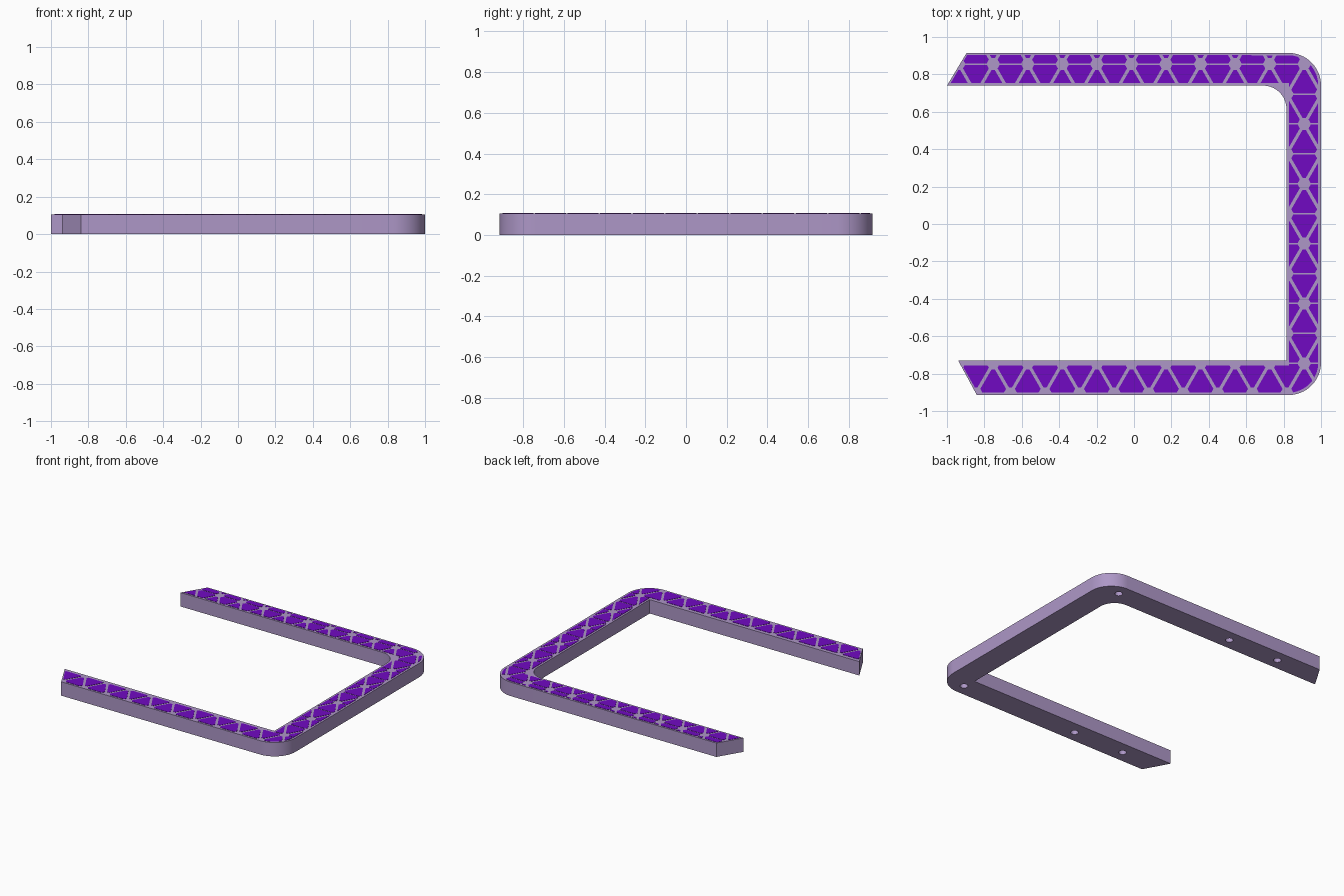
import bpy, bmesh, math
from mathutils import Vector

if "Cube" in bpy.data.objects:
    bpy.data.objects.remove(bpy.data.objects["Cube"])

H = 0.105          # frame height
ROW = 0.16         # spacing of the triangular lattice lines
NODE = Vector((0.91, 0.855, 0))


def material(name, rgb):
    m = bpy.data.materials.new(name)
    m.diffuse_color = (*rgb, 1)
    m.use_nodes = True
    m.node_tree.nodes["Principled BSDF"].inputs["Base Color"].default_value = m.diffuse_color
    return m


mauve = material("mauve", (0.42, 0.31, 0.57))
purple = material("purple", (0.165, 0.003, 0.54))


def arc(cx, cy, r, a0, a1, n=16):
    return [(cx + r * math.cos(math.radians(a0 + (a1 - a0) * i / n)),
             cy + r * math.sin(math.radians(a0 + (a1 - a0) * i / n))) for i in range(n + 1)]


def make_object(name, bm, mat):
    bmesh.ops.recalc_face_normals(bm, faces=bm.faces[:])
    me = bpy.data.meshes.new(name)
    bm.to_mesh(me)
    bm.free()
    ob = bpy.data.objects.new(name, me)
    bpy.context.collection.objects.link(ob)
    me.materials.append(mat)
    return ob


def flat(outline, z):
    bm = bmesh.new()
    bm.faces.new([bm.verts.new((x, y, z)) for x, y in outline])
    return bm


def extrude(bm, dz):
    ext = bmesh.ops.extrude_face_region(bm, geom=bm.faces[:])
    verts = [v for v in ext["geom"] if isinstance(v, bmesh.types.BMVert)]
    bmesh.ops.translate(bm, verts=verts, vec=(0, 0, dz))


def geometry(faces):
    return list({g for f in faces for g in (*f.verts, *f.edges, f)})


# C-shaped frame: rounded outer corners, one filleted and one square inner corner
outline = ([(-0.84, -0.915)] + arc(0.825, -0.74, 0.175, -90, 0)
           + arc(0.825, 0.74, 0.175, 0, 90)
           + [(-0.895, 0.915), (-1.0, 0.74)]
           + arc(0.69, 0.615, 0.125, 90, 0) + [(0.815, -0.73), (-0.94, -0.73)])
bm = flat(outline, 0)
extrude(bm, H)
frame = make_object("frame", bm, mauve)

# Blind screw holes in the underside
bm = bmesh.new()
for x in (-0.59, -0.16, 0.83):
    for y in (-0.826, 0.826):
        made = bmesh.ops.create_cone(bm, cap_ends=True, segments=24,
                                     radius1=0.027, radius2=0.027, depth=0.14)
        bmesh.ops.translate(bm, verts=made["verts"], vec=(x, y, 0))
cutter = make_object("hole_cutter", bm, mauve)
cutter.hide_render = True
cutter.hide_viewport = True
mod = frame.modifiers.new("holes", "BOOLEAN")
mod.object = cutter
mod.operation = "DIFFERENCE"
mod.solver = "EXACT"

# Purple inlay covering the top, slightly inside the frame edge
inlay = ([(-0.835, -0.902)] + arc(0.825, -0.742, 0.16, -90, 0, 10)
         + arc(0.825, 0.742, 0.16, 0, 90, 10)
         + [(-0.892, 0.904), (-0.98, 0.754), (0.83, 0.754), (0.83, -0.757), (-0.918, -0.757)])
bm = flat(inlay, H + 0.002)

# Slice the inlay along three families of lattice lines and remove the struts
families = [(Vector((math.cos(math.radians(a)), math.sin(math.radians(a)), 0)), w)
            for a, w in ((90, 0.004), (30, 0.0085), (150, 0.0085))]
for n, w in families:
    for k in range(-18, 19):
        for s in (-w, w):
            bmesh.ops.bisect_plane(bm, geom=bm.verts[:] + bm.edges[:] + bm.faces[:],
                                   plane_co=NODE + n * (k * ROW + s), plane_no=n, dist=1e-6)


def in_strut(p):
    for n, w in families:
        d = n.dot(p - NODE) / ROW
        if abs(d - round(d)) * ROW < w:
            return True
    return False


bmesh.ops.delete(bm, geom=[f for f in bm.faces if in_strut(f.calc_center_median())],
                 context="FACES")

# Trim the tile corners around every lattice node
side = ROW / math.cos(math.radians(30))
for r in range(-1, 13):
    for c in range(-13, 3):
        node = Vector((NODE.x + side * (c + 0.5 * (r % 2)), NODE.y - ROW * r, H + 0.002))
        for a in range(30, 360, 60):
            d = Vector((math.cos(math.radians(a)), math.sin(math.radians(a)), 0))
            near = []
            for f in bm.faces:
                v = f.calc_center_median() - node
                if 1e-5 < v.length < 0.16 and v.normalized().dot(d) > 0.867:
                    near.append(f)
            if near:
                bmesh.ops.bisect_plane(bm, geom=geometry(near), plane_co=node + d * 0.032,
                                       plane_no=d, dist=1e-6, clear_inner=True)

extrude(bm, -0.008)
make_object("lattice_tiles", bm, purple)

# Smooth the rounded corners while keeping edges crisp
bpy.context.view_layer.objects.active = frame
frame.select_set(True)
bpy.ops.object.shade_smooth_by_angle(angle=math.radians(30))
